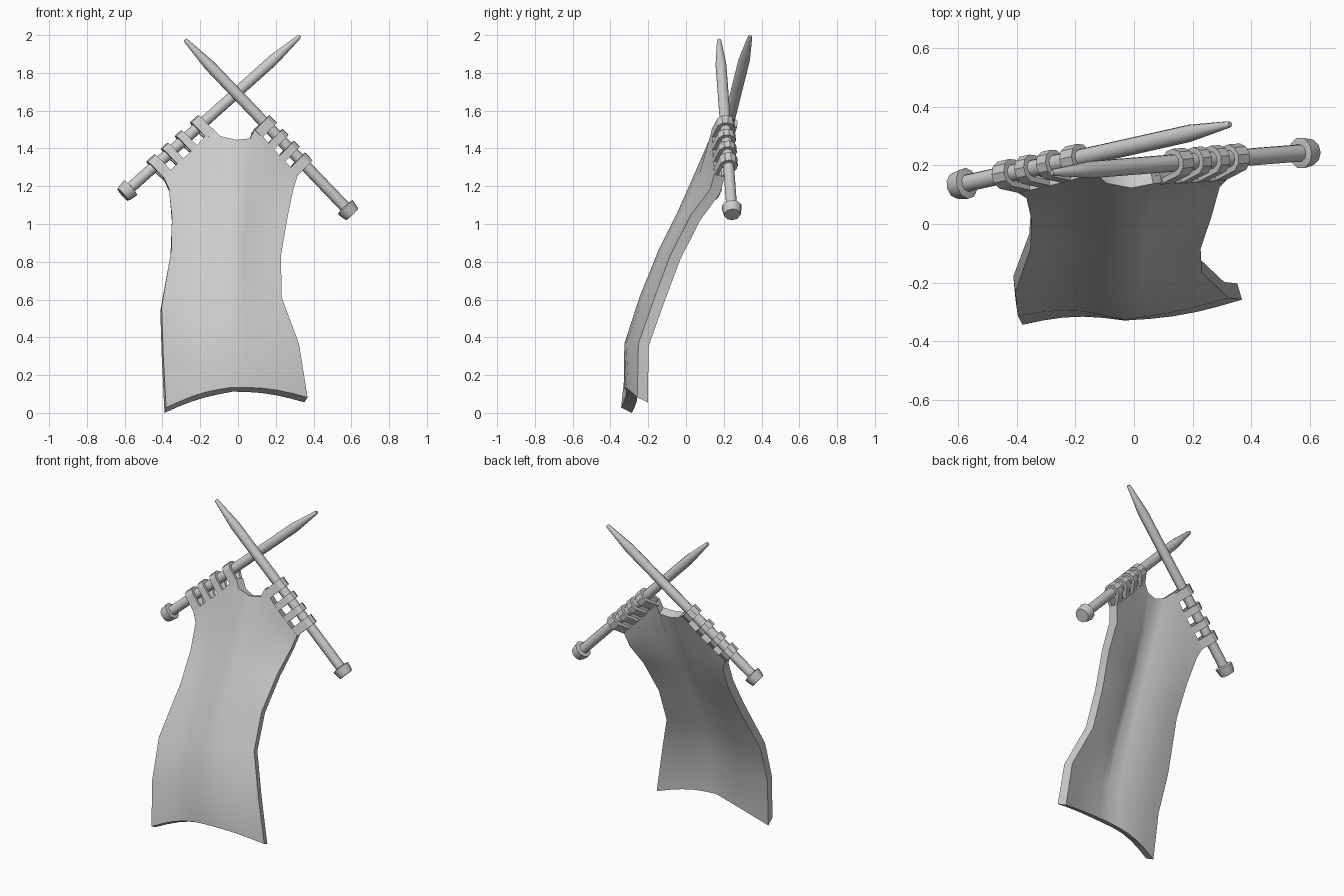
import bpy, math
from mathutils import Vector as V

if "Cube" in bpy.data.objects:
    bpy.data.objects.remove(bpy.data.objects["Cube"])


def make(name, verts, faces, angle=35):
    me = bpy.data.meshes.new(name)
    me.from_pydata([tuple(v) for v in verts], [], faces)
    ob = bpy.data.objects.new(name, me)
    bpy.context.collection.objects.link(ob)
    bpy.ops.object.select_all(action='DESELECT')
    ob.select_set(True)
    bpy.context.view_layer.objects.active = ob
    bpy.ops.object.mode_set(mode='EDIT')
    bpy.ops.mesh.select_all(action='SELECT')
    bpy.ops.mesh.normals_make_consistent(inside=False)
    bpy.ops.object.mode_set(mode='OBJECT')
    bpy.ops.object.shade_smooth_by_angle(angle=math.radians(angle))
    return ob


def frame(a, b):
    # needle direction, direction hanging into the cloth, and side direction
    d = (b - a).normalized()
    hang = V((0, -0.42, -1))
    u = (hang - d * hang.dot(d)).normalized()
    return d, u, d.cross(u)


def lathe(name, a, b, profile, n=10):
    d, u, w = frame(a, b)
    verts, faces = [], []
    for s, r in profile:
        for i in range(n):
            t = 2 * math.pi * i / n
            verts.append(a + d * s + (u * math.cos(t) + w * math.sin(t)) * r)
    for k in range(len(profile) - 1):
        for i in range(n):
            j = (i + 1) % n
            faces.append((k*n + i, k*n + j, k*n + n + j, k*n + n + i))
    faces += [tuple(range(n)), tuple(range(len(verts) - n, len(verts)))]
    make(name, verts, faces, 40)


def stitch_loop(name, c, d, u, w, width):
    # U-shaped strap over the needle, legs ending in the cloth edge
    def arch(r, leg, end):
        pts = [(leg, -end)]
        for i in range(6):
            t = math.pi * i / 5
            pts.append((-r * math.sin(t), -r * math.cos(t)))
        return pts + [(leg, end)]
    outer, inner = arch(0.049, 0.092, 0.027), arch(0.029, 0.092, 0.008)
    n = len(outer)
    verts = [c + d * e * width / 2 + u * p + w * q
             for e in (-1, 1) for p, q in outer + inner]
    o = 2 * n
    faces = []
    for i in range(n - 1):
        faces += [(i, i+1, n+i+1, n+i), (o+i, o+i+1, o+n+i+1, o+n+i),
                  (i, i+1, o+i+1, o+i), (n+i, n+i+1, o+n+i+1, o+n+i)]
    for i in (0, n - 1):
        faces.append((i, n+i, o+n+i, o+i))
    make(name, verts, faces, 30)


# needles: knob end, point end, loop positions, cloth edge positions
needles = {
    "left": (V((-0.61, 0.13, 1.155)), V((0.328, 0.34, 1.995)),
             (0.19, 0.267, 0.346, 0.436), (0.17, 0.267, 0.35, 0.462)),
    "right": (V((0.605, 0.245, 1.05)), V((-0.28, 0.175, 1.975)),
              (0.298, 0.37, 0.438, 0.512), (0.278, 0.37, 0.44, 0.538)),
}
edge = {}
for side, (a, b, loops, edges) in needles.items():
    d, u, w = frame(a, b)
    L = (b - a).length
    lathe(side + "_needle", a, b, [(0.02, 0.03), (L - 0.19, 0.03),
                                   (L - 0.01, 0.012), (L, 0.009)])
    lathe(side + "_needle_knob", a, b, [(0, 0.043), (0.015, 0.048),
                                        (0.055, 0.054), (0.06, 0.027)])
    for i, t in enumerate(loops):
        stitch_loop(f"{side}_stitch_loop_{i+1}", a.lerp(b, t), d, u, w,
                    0.056 if i in (0, 3) else 0.044)
    edge[side] = [a.lerp(b, t) + u * h
                  for t, h in zip(edges, (0.085, 0.085, 0.085, 0.07))]

# knitted cloth: left, centre and right point of each row, fold depth left and right
rows = [
    ((-0.385, -0.315, 0.025), (-0.03, -0.30, 0.135), (0.36, -0.23, 0.08), 0.02, -0.015),
    ((-0.40, -0.285, 0.31), (-0.03, -0.298, 0.36), (0.315, -0.225, 0.36), 0.025, -0.008),
    ((-0.408, -0.205, 0.55), (-0.03, -0.22, 0.60), (0.225, -0.14, 0.60), 0.03, 0.005),
    ((-0.355, -0.06, 0.85), (-0.03, -0.115, 0.86), (0.222, -0.058, 0.82), 0.03, 0.01),
    ((-0.35, 0.04, 1.03), (-0.02, -0.015, 1.06), (0.258, 0.048, 1.03), 0.025, 0.01),
    ((-0.365, 0.115, 1.18), (-0.01, 0.065, 1.24), (0.285, 0.152, 1.17), 0.015, 0.01),
]
N = 11
verts = []
for k, (l, c, r, fl, fr) in enumerate(rows):
    l, c, r = V(l), V(c), V(r)
    for i in range(N):
        t = i / 5
        p = l.lerp(c, t) if t <= 1 else c.lerp(r, t - 1)
        s = math.sin(math.pi * (t % 1))
        p.y += s * (fl if t < 1 else fr)
        if k == 0:
            p.z += 0.017 * s
        verts.append(p)
# top row follows the needles with a scooped neck between
verts += edge["left"]
verts += [V((-0.085, 0.165, 1.455)), V((-0.01, 0.15, 1.435)), V((0.06, 0.165, 1.445))]
verts += edge["right"][::-1]
R = len(rows) + 1
faces = [(k*N + i, k*N + i + 1, (k+1)*N + i + 1, (k+1)*N + i)
         for k in range(R - 1) for i in range(N - 1)]
cloth = make("knitted_cloth", verts, faces, 45)
mod = cloth.modifiers.new("thickness", 'SOLIDIFY')
mod.thickness, mod.offset = 0.058, 0
bpy.ops.object.modifier_apply(modifier="thickness")
# hem tilts towards the front
vs, M = cloth.data.vertices, R * N
for i in range(N):
    back = max(vs[i], vs[M + i], key=lambda v: v.co.y)
    back.co.z -= 0.022
bpy.ops.object.shade_smooth_by_angle(angle=math.radians(45))
